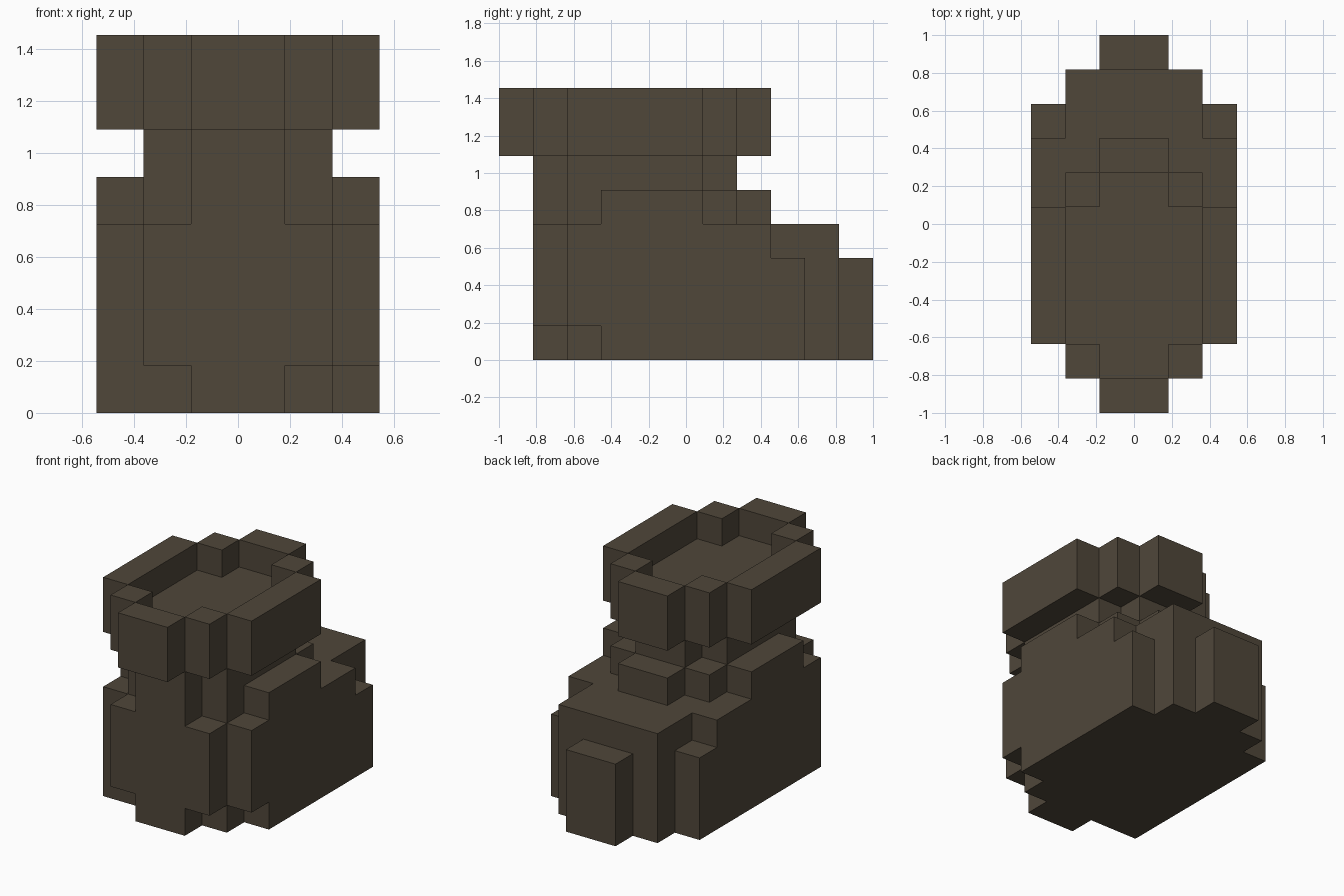
import bpy
import bmesh
import math
from mathutils import Vector

cube = bpy.data.objects.get("Cube")
if cube:
    bpy.data.objects.remove(cube, do_unlink=True)

UNIT = 2 / 11  # edge of one block

leather = bpy.data.materials.new("dark brown leather")
leather.use_nodes = True
COLOUR = (0.080, 0.063, 0.042, 1)
leather.diffuse_color = COLOUR
leather.node_tree.nodes["Principled BSDF"].inputs["Base Color"].default_value = COLOUR


def layer(level, *bands):
    """Blocks of one level; each band gives (heel, toe) for a column, centre outwards."""
    cells = set()
    for i, (start, end) in enumerate(bands):
        for y in range(start, end):
            cells |= {(i, y, level), (-1 - i, y, level)}
    return cells


# Foot: narrow tread, full middle, then the lower toe cap
foot = layer(0, (1, 11), (2, 10), (3, 9)) | {(-3, 2, 0)}
for level in (1, 2):
    foot |= layer(level, (1, 11), (1, 10), (2, 9))
foot |= layer(3, (1, 10), (1, 10), (2, 8))

# Ankle and neck
ankle = layer(4, (1, 8), (2, 7), (3, 6))
neck = layer(5, (1, 7), (2, 6))

# Collar: solid base with a one-block rim around the opening
rim = ((0, 8), (1, 7), (2, 6))
collar = layer(6, *rim) | (layer(7, *rim) - layer(7, *rim[1:]))

parts = {"foot": foot, "ankle": ankle, "neck": neck, "collar": collar}
solid = set().union(*parts.values())


def build(name, cells):
    """Skin the exposed sides of the blocks and merge coplanar faces."""
    bm = bmesh.new()
    for cell in cells:
        centre = Vector(cell) + Vector((0.5, 0.5, 0.5))
        for axis in range(3):
            for sign in (-1, 1):
                n = Vector((0, 0, 0))
                n[axis] = sign
                if tuple(int(c + d) for c, d in zip(cell, n)) in solid:
                    continue
                a = Vector((0, 0, 0))
                a[(axis + 1) % 3] = 0.5
                b = n.cross(a)
                mid = centre + n / 2
                corners = (mid - a - b, mid + a - b, mid + a + b, mid - a + b)
                bm.faces.new([bm.verts.new((c - Vector((0, 5.5, 0))) * UNIT)
                              for c in corners])
    bmesh.ops.remove_doubles(bm, verts=bm.verts, dist=UNIT / 100)
    bmesh.ops.dissolve_limit(bm, angle_limit=math.radians(1),
                             verts=bm.verts, edges=bm.edges)
    mesh = bpy.data.meshes.new(name)
    bm.to_mesh(mesh)
    bm.free()
    mesh.materials.append(leather)
    obj = bpy.data.objects.new(name, mesh)
    bpy.context.collection.objects.link(obj)


for name, cells in parts.items():
    build(name, cells)
